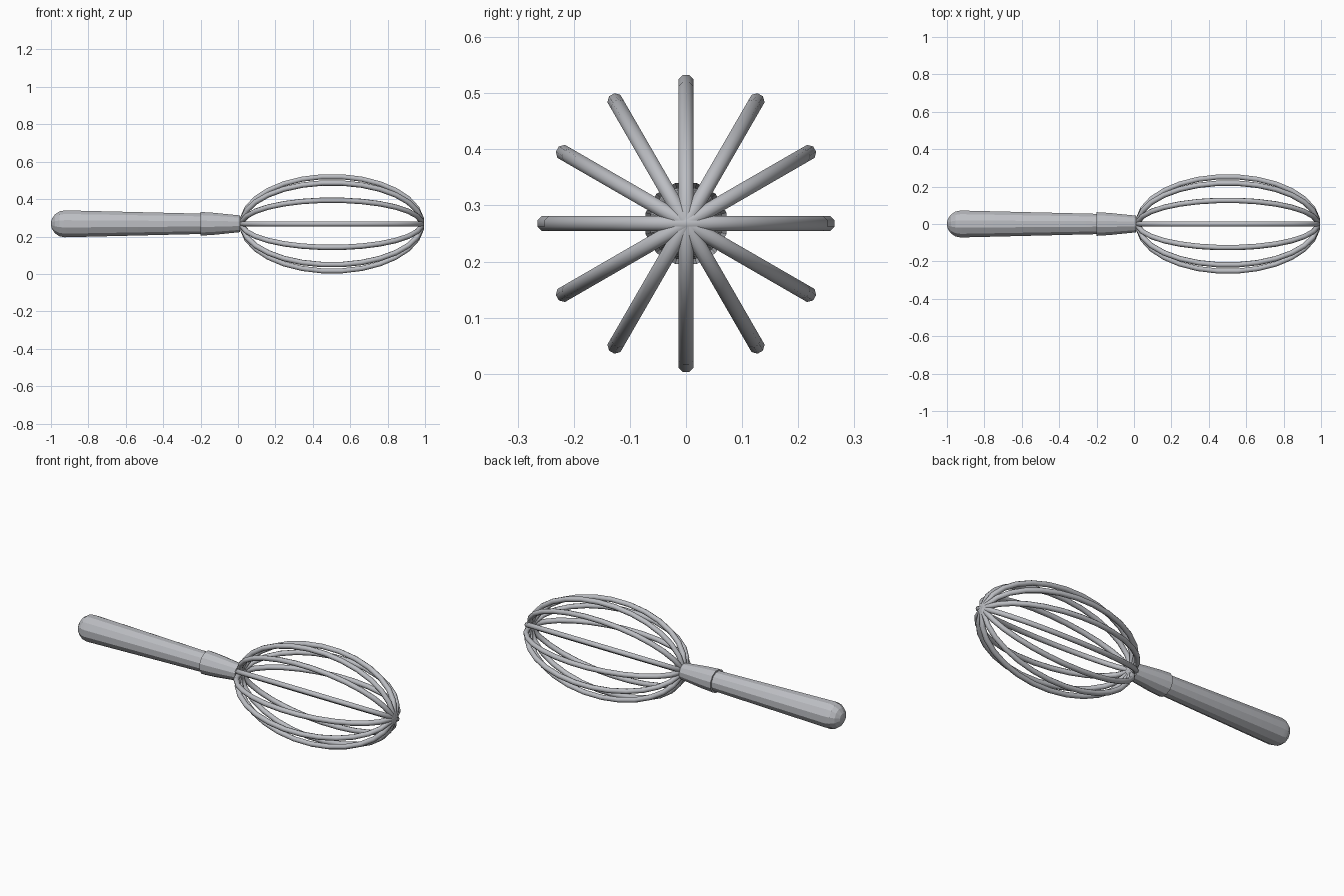
import bpy, bmesh, math
from mathutils import Vector

if "Cube" in bpy.data.objects:
    bpy.data.objects.remove(bpy.data.objects["Cube"])

AXIS_Z = 0.268          # height of the whisk's long axis

steel = bpy.data.materials.new("brushed steel grey")
steel.diffuse_color = (0.50, 0.51, 0.54, 1)
steel.use_nodes = True
steel.node_tree.nodes["Principled BSDF"].inputs["Base Color"].default_value = steel.diffuse_color


def finish(name, bm, angle):
    """Turn a bmesh into a named, shaded object lying on the whisk axis."""
    bmesh.ops.recalc_face_normals(bm, faces=bm.faces)
    mesh = bpy.data.meshes.new(name)
    bm.to_mesh(mesh)
    bm.free()
    mesh.materials.append(steel)
    obj = bpy.data.objects.new(name, mesh)
    obj.location.z = AXIS_Z
    bpy.context.collection.objects.link(obj)
    bpy.ops.object.select_all(action='DESELECT')
    obj.select_set(True)
    bpy.context.view_layer.objects.active = obj
    bpy.ops.object.shade_smooth_by_angle(angle=math.radians(angle))
    return obj


def turned(name, profile, sides=12, angle=15):
    """Revolve (x, radius) points about the x axis, closing both ends."""
    bm = bmesh.new()
    rings = []
    for x, r in profile:
        ring = []
        for i in range(sides):
            a = 2 * math.pi * (i + 0.5) / sides
            ring.append(bm.verts.new((x, r * math.cos(a), r * math.sin(a))))
        rings.append(ring)
    for a, b in zip(rings, rings[1:]):
        for i in range(sides):
            j = (i + 1) % sides
            bm.faces.new((a[i], a[j], b[j], b[i]))
    bm.faces.new(rings[0])
    bm.faces.new(rings[-1])
    return finish(name, bm, angle)


def wire_loop(name, tilt, half_len=0.482, half_width=0.253, thick=0.0145,
              segments=28, sides=8):
    """Elliptical wire whose plane is rotated by tilt about the x axis."""
    out = Vector((0, math.cos(tilt), math.sin(tilt)))
    across = Vector((0, -math.sin(tilt), math.cos(tilt)))
    along = Vector((1, 0, 0))
    bm = bmesh.new()
    rings = []
    for i in range(segments):
        t = 2 * math.pi * (i + 0.5) / segments
        c, s = math.cos(t), math.sin(t)
        centre = along * (0.502 + half_len * c) + out * (half_width * s)
        normal = (along * (c * half_width) + out * (s * half_len)).normalized()
        ring = []
        for k in range(sides):
            a = 2 * math.pi * (k + 0.5) / sides
            ring.append(bm.verts.new(
                centre + (normal * math.cos(a) + across * math.sin(a)) * thick))
        rings.append(ring)
    for i in range(segments):
        a, b = rings[i], rings[(i + 1) % segments]
        for k in range(sides):
            j = (k + 1) % sides
            bm.faces.new((a[k], a[j], b[j], b[k]))
    return finish(name, bm, 50)


# Handle: rounded butt end, then a long gentle taper
R = 0.0745
butt = [(-0.926 - R * math.cos(a), R * math.sin(a))
        for a in (math.radians(d) for d in (7, 22, 45, 67, 90))]
turned("handle", butt + [(-0.19, 0.056)])

# Collar that grips the wires
turned("collar", [(-0.20, 0.0565), (-0.20, 0.0655), (-0.13, 0.061), (0.012, 0.046)])

# Six crossed loops give twelve wires around the axis
for n in range(6):
    wire_loop(f"wire_loop_{n + 1}", math.radians(30 * n))
